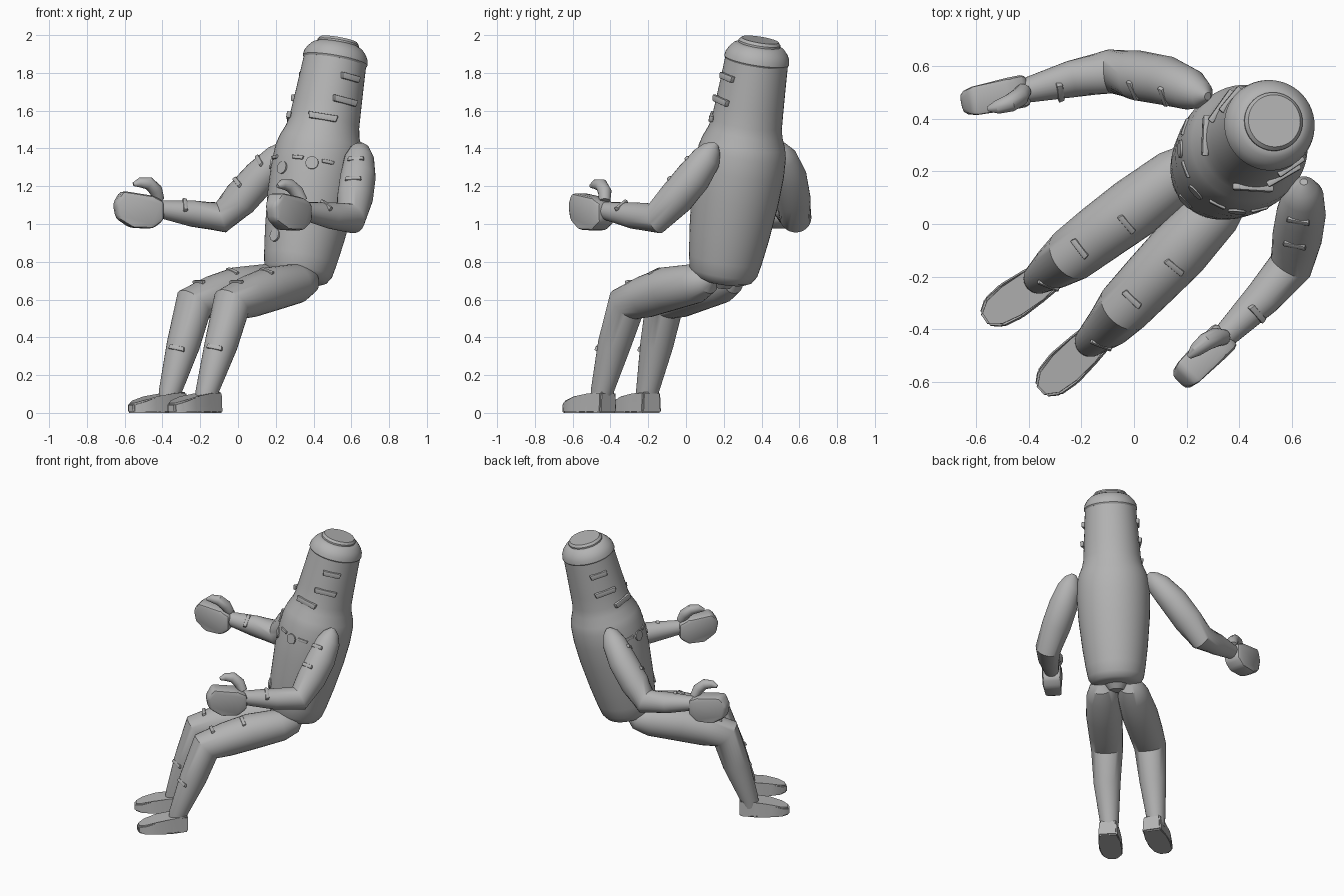
import bpy, bmesh, math
from mathutils import Vector, Matrix

cube = bpy.data.objects.get("Cube")
if cube:
    bpy.data.objects.remove(cube, do_unlink=True)

UP = Vector((0, 0, 1))
FRONT = Vector((-0.74, -0.67, 0)).normalized()
SIDE = UP.cross(FRONT)

grey = bpy.data.materials.new("plain grey")
grey.use_nodes = True
colour = (0.45, 0.45, 0.45, 1)
grey.diffuse_color = colour
grey.node_tree.nodes["Principled BSDF"].inputs["Base Color"].default_value = colour


def finish(name, bm, angle=35):
    bmesh.ops.recalc_face_normals(bm, faces=bm.faces)
    mesh = bpy.data.meshes.new(name)
    bm.to_mesh(mesh)
    bm.free()
    mesh.materials.append(grey)
    obj = bpy.data.objects.new(name, mesh)
    bpy.context.collection.objects.link(obj)
    bpy.ops.object.select_all(action="DESELECT")
    obj.select_set(True)
    bpy.context.view_layer.objects.active = obj
    bpy.ops.object.shade_smooth_by_angle(angle=math.radians(angle))
    return obj


def loft(name, path, radii, sides=28, angle=35):
    """Round tube through the path with one radius per point."""
    bm = bmesh.new()
    path = [Vector(p) for p in path]
    rings = []
    for i, (p, r) in enumerate(zip(path, radii)):
        before = (p - path[i - 1]).normalized() if i else Vector()
        after = (path[i + 1] - p).normalized() if i + 1 < len(path) else Vector()
        along = (before + after).normalized()
        u = along.cross(SIDE).normalized()
        w = along.cross(u)
        turns = [math.tau * k / sides for k in range(sides)]
        rings.append([bm.verts.new(p + (u * math.cos(a) + w * math.sin(a)) * r) for a in turns])
    for a, b in zip(rings, rings[1:]):
        for k in range(sides):
            j = (k + 1) % sides
            bm.faces.new((a[k], a[j], b[j], b[k]))
    bm.faces.new(rings[0])
    bm.faces.new(rings[-1])
    return finish(name, bm, angle)


def frame(origin, x, z):
    """Matrix whose x axis is x and whose z axis is close to z."""
    x = x.normalized()
    y = z.cross(x).normalized()
    m = Matrix((x, y, x.cross(y))).transposed().to_4x4()
    m.translation = origin
    return m


def extrude(name, outline, half, matrix, taper=1.0, bevel=0.015):
    """Solid from an x-z outline, thick along local y."""
    bm = bmesh.new()
    a = [bm.verts.new((x, -half, z)) for x, z in outline]
    b = [bm.verts.new((x, half, z)) for x, z in outline]
    bm.faces.new(a)
    bm.faces.new(b)
    for i in range(len(a)):
        j = (i + 1) % len(a)
        bm.faces.new((a[i], a[j], b[j], b[i]))
    far = max(x for x, z in outline)
    for v in bm.verts:
        if v.co.x > far - 0.03:
            v.co.y *= taper
    bmesh.ops.bevel(bm, geom=bm.edges[:], offset=bevel, segments=2,
                    affect="EDGES", profile=0.5, clamp_overlap=True)
    bm.transform(matrix)
    return finish(name, bm)


def ridge(name, centre, out, along, length, height):
    """Small raised bar lying on a surface."""
    box = [(-length, -height), (length, -height), (length * 0.9, height), (-length * 0.9, height)]
    extrude(name, box, 0.012, frame(centre, along, out.cross(along)), bevel=0.005)


# Torso and head on one leaning axis
BASE = Vector((0.31, 0.19, 0.70))
AXIS = Vector((0.21, 0.19, 1.2)).normalized()
profile = [(0, 0.13), (0.015, 0.16), (0.05, 0.182), (0.12, 0.195), (0.25, 0.213), (0.45, 0.233),
           (0.6, 0.239), (0.70, 0.234), (0.75, 0.222), (0.81, 0.198), (0.86, 0.188),
           (0.95, 0.182), (1.08, 0.174), (1.205, 0.167)]
loft("torso_and_head", [BASE + AXIS * t for t, r in profile], [r for t, r in profile], 48)
cap = [(1.19, 0.168), (1.20, 0.174), (1.225, 0.17), (1.25, 0.157), (1.275, 0.135), (1.285, 0.115)]
loft("cap", [BASE + AXIS * t for t, r in cap], [r for t, r in cap], 48)
button = [(1.27, 0.112), (1.295, 0.112), (1.31, 0.10)]
loft("cap_top", [BASE + AXIS * t for t, r in button], [r for t, r in button], 40)
loft("pelvis", [BASE - AXIS * 0.035, BASE + AXIS * 0.03], [0.05, 0.1], 24)


def on_body(t, degrees):
    """Point and outward direction on the torso; zero degrees is the front."""
    for (t0, r0), (t1, r1) in zip(profile, profile[1:]):
        if t0 <= t <= t1:
            r = r0 + (r1 - r0) * (t - t0) / (t1 - t0)
    fwd = (FRONT - AXIS * FRONT.dot(AXIS)).normalized()
    out = Matrix.Rotation(math.radians(degrees), 3, AXIS) @ fwd
    return BASE + AXIS * t + out * r, out


# Raised bars on the head sides and the neck
for side, sign in (("left", 1), ("right", -1)):
    for label, t, deg, length in (("upper", 1.10, 82, 0.06), ("lower", 0.97, 78, 0.075),
                                  ("neck", 0.86, 45, 0.08)):
        p, out = on_body(t, deg * sign)
        ridge(f"{side}_{label}_head_bar", p, out, out.cross(AXIS), length, 0.017)

# Chest discs and the small links between them
for i, (t, deg) in enumerate(((0.56, 0), (0.60, 42), (0.60, -42), (0.20, 0))):
    p, out = on_body(t, deg)
    loft(f"chest_disc_{i + 1}", [p - out * 0.02, p + out * 0.006], [0.036, 0.034], 20)
for deg in (-62, -22, 22, 62):
    p, out = on_body(0.62, deg)
    ridge(f"chest_link_{deg}", p - out * 0.004, out, out.cross(AXIS), 0.035, 0.01)


# Limbs: path, radii
def limb_bars(name, path, radii, spots):
    for i, (seg, f, facing) in enumerate(spots):
        a, b = Vector(path[seg]), Vector(path[seg + 1])
        along = (b - a).normalized()
        out = (facing - along * facing.dot(along)).normalized()
        r = radii[seg] * (1 - f) + radii[seg + 1] * f
        ridge(f"{name}_bar_{i + 1}", a.lerp(b, f) + out * (r - 0.009), out, out.cross(along), 0.045, 0.012)


arm_radii = [0.015, 0.05, 0.078, 0.094, 0.095, 0.084, 0.07, 0.046, 0.042]
arms = {
    "left": [(0.645, 0.16, 1.425), (0.645, 0.14, 1.40), (0.642, 0.11, 1.35), (0.635, 0.04, 1.25),
             (0.62, -0.05, 1.14), (0.595, -0.16, 1.03), (0.49, -0.28, 1.045),
             (0.34, -0.43, 1.07), (0.30, -0.47, 1.075)],
    "right": [(0.28, 0.485, 1.425), (0.26, 0.49, 1.40), (0.215, 0.51, 1.35), (0.12, 0.545, 1.25),
              (0.01, 0.565, 1.13), (-0.09, 0.58, 1.035), (-0.24, 0.55, 1.055),
              (-0.42, 0.505, 1.08), (-0.47, 0.495, 1.085)],
}
mitten = [(-0.02, -0.06), (0.04, -0.105), (0.15, -0.10), (0.23, -0.05), (0.245, 0.03),
          (0.20, 0.095), (0.04, 0.07), (-0.02, 0.04)]
for side, path in arms.items():
    loft(f"{side}_arm", path, arm_radii)
    look = (FRONT + UP * 0.6) if side == "right" else Vector((-0.2, -0.8, 0.8))
    limb_bars(f"{side}_arm", path, arm_radii, [(2, 0.5, look), (3, 0.6, look), (6, 0.3, look)])
    # Mitten hand with the thumb on top
    wrist = Vector(path[-2])
    reach = Vector(path[-1]) - wrist
    reach.z = 0
    hand = frame(wrist, reach, UP)
    extrude(f"{side}_hand", mitten, 0.062, hand, taper=0.6, bevel=0.022)
    inward = -1 if side == "left" else 1
    thumb = [(0.0, 0.0, 0.05), (0.02, 0.02, 0.10), (0.06, 0.035, 0.135), (0.11, 0.04, 0.14), (0.145, 0.04, 0.13)]
    loft(f"{side}_thumb", [hand @ Vector((x, y * inward, z)) for x, y, z in thumb],
         [0.03, 0.036, 0.034, 0.026, 0.01], 16)

leg_radii = [0.03, 0.075, 0.105, 0.118, 0.112, 0.105, 0.088, 0.06, 0.055]
legs = {
    "left": [(0.40, 0.14, 0.715), (0.375, 0.115, 0.705), (0.31, 0.05, 0.685), (0.17, -0.10, 0.655),
             (0.06, -0.215, 0.615), (-0.035, -0.315, 0.575), (-0.09, -0.38, 0.36),
             (-0.165, -0.445, 0.11), (-0.17, -0.45, 0.06)],
    "right": [(0.26, 0.27, 0.715), (0.235, 0.245, 0.705), (0.16, 0.185, 0.685), (0.0, 0.06, 0.655),
              (-0.13, -0.035, 0.615), (-0.235, -0.115, 0.575), (-0.29, -0.155, 0.36),
              (-0.36, -0.205, 0.11), (-0.365, -0.21, 0.06)],
}
feet = {"left": ((-0.12, -0.41, 0), (-0.23, -0.22, 0)), "right": ((-0.30, -0.18, 0), (-0.28, -0.19, 0))}
sole = [(-0.15, -0.075), (0.02, -0.075), (0.17, -0.07), (0.17, 0.07), (0.02, 0.075), (-0.15, 0.075)]
for side, path in legs.items():
    loft(f"{side}_leg", path, leg_radii)
    look = FRONT + SIDE * 0.5
    limb_bars(f"{side}_leg", path, leg_radii, [(3, 0.2, UP + SIDE * 0.3), (4, 0.5, UP), (6, 0.15, look)])
    # Flat shoe, lower and narrower at the toe
    heel, ahead = (Vector(v) for v in feet[side])
    bm = bmesh.new()
    shape = [(0, 0.062), (0.1, 0.072), (0.2, 0.078), (0.28, 0.066), (0.325, 0.03)]
    outline = shape + [(x, -y) for x, y in reversed(shape)]
    low = [bm.verts.new((x, y, 0)) for x, y in outline]
    top = [bm.verts.new((x, y * 0.9, 0.11 if x < 0.15 else 0.11 - (x - 0.15) * 0.35)) for x, y in outline]
    for i in range(len(low)):
        j = (i + 1) % len(low)
        bm.faces.new((low[i], low[j], top[j], top[i]))
    bm.faces.new(low)
    bm.faces.new(top)
    bmesh.ops.bevel(bm, geom=bm.edges[:], offset=0.008, segments=2, affect="EDGES", clamp_overlap=True)
    bm.transform(frame(heel, ahead, UP))
    finish(f"{side}_foot", bm)
